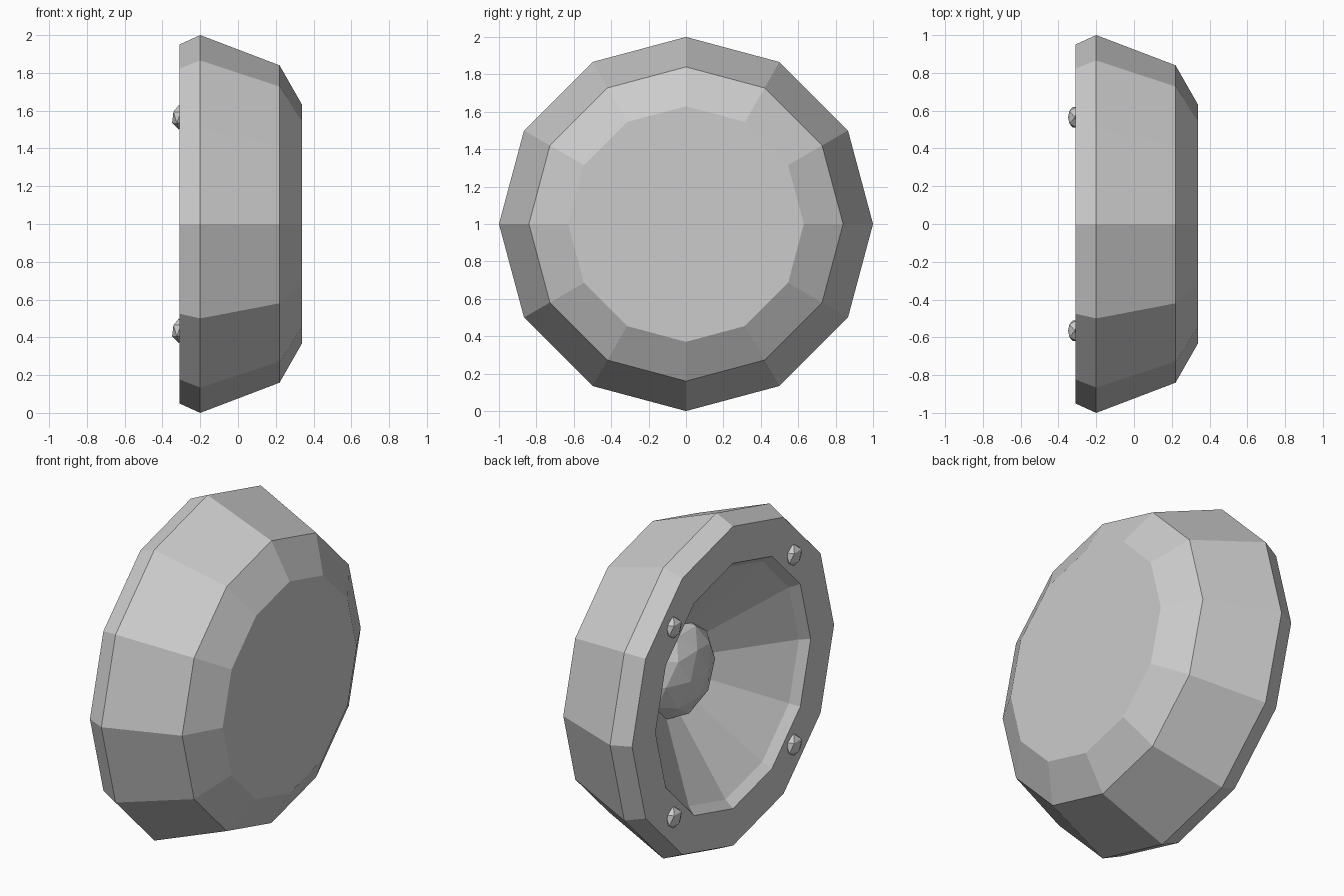
import bpy, bmesh
from math import sin, cos, pi

if "Cube" in bpy.data.objects:
    bpy.data.objects.remove(bpy.data.objects["Cube"])

SIDES = 12


def lathe(name, profile):
    """Closed flat-faced solid of revolution about the x axis, from (x, radius) points."""
    bm = bmesh.new()
    rings = []
    for x, r in profile:
        rings.append([bm.verts.new((x, r * sin(2 * pi * i / SIDES),
                                    1 + r * cos(2 * pi * i / SIDES)))
                      for i in range(SIDES)])
    for a, b in zip(rings, rings[1:]):
        for i in range(SIDES):
            j = (i + 1) % SIDES
            bm.faces.new((a[i], a[j], b[j], b[i]))
    bm.faces.new(rings[0])
    bm.faces.new(rings[-1])
    bmesh.ops.recalc_face_normals(bm, faces=bm.faces)
    mesh = bpy.data.meshes.new(name)
    bm.to_mesh(mesh)
    bm.free()
    obj = bpy.data.objects.new(name, mesh)
    bpy.context.collection.objects.link(obj)
    return obj


def ball(name, location, scale, detail):
    """Faceted, flattened ball."""
    bpy.ops.mesh.primitive_ico_sphere_add(subdivisions=detail, radius=1, location=location)
    obj = bpy.context.object
    obj.name = name
    obj.scale = scale
    return obj


# Housing, front rim, inner lip and cone in one profile, back to front to inside
lathe("speaker_housing", [
    (0.34, 0.63), (0.22, 0.84), (-0.20, 1.0), (-0.31, 0.95),
    (-0.31, 0.73), (-0.26, 0.69), (0.14, 0.12),
])

# Dust cap in the middle of the cone
ball("dust_cap", (0.07, 0, 1), (0.17, 0.285, 0.285), 2)

# Four screws on the front rim
for sy in (-1, 1):
    for sz in (-1, 1):
        ball("rim_screw", (-0.313, 0.565 * sy, 1 + 0.565 * sz), (0.04, 0.065, 0.065), 1)
